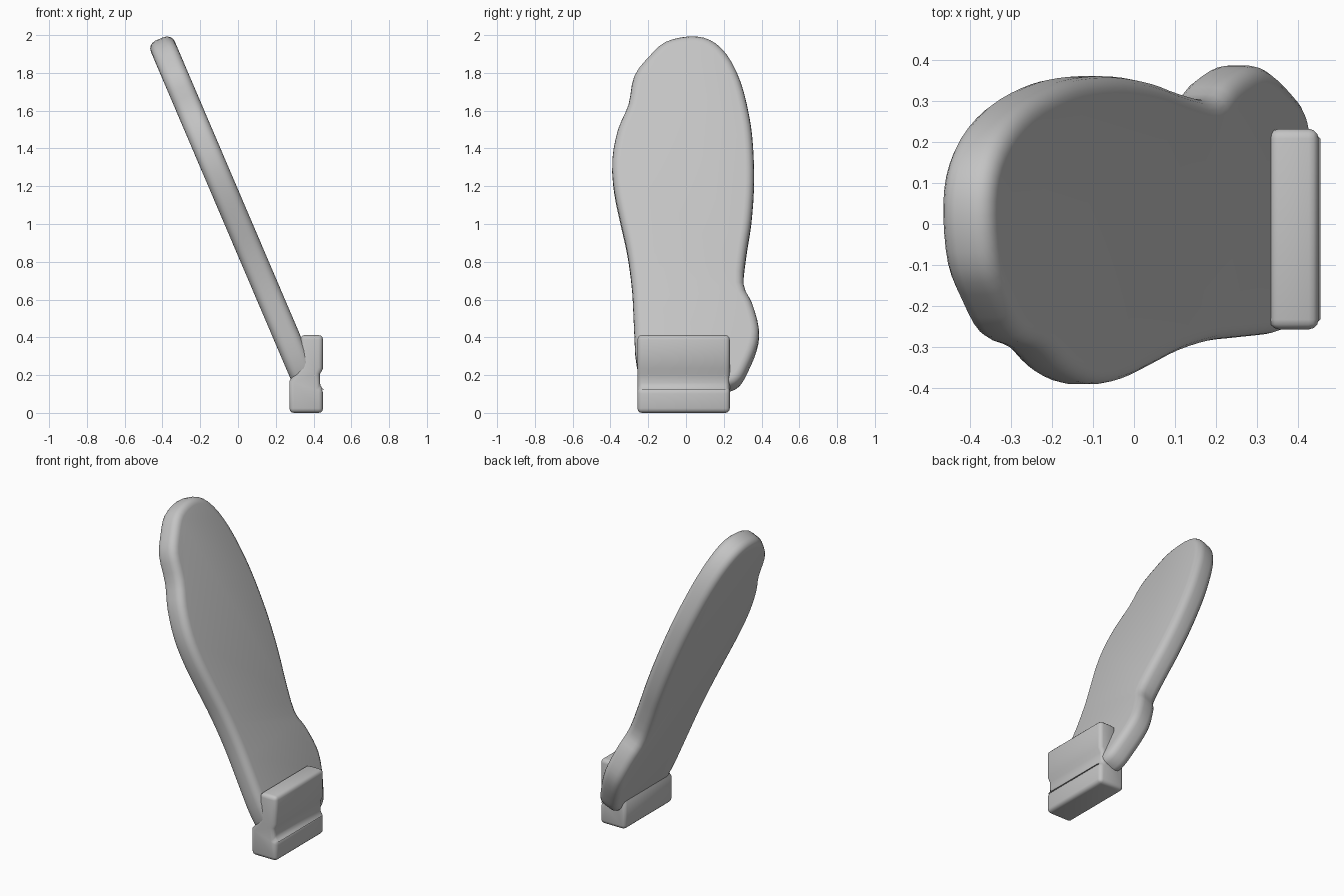
import bpy, bmesh
from mathutils import Vector

if "Cube" in bpy.data.objects:
    bpy.data.objects.remove(bpy.data.objects["Cube"])

grey = bpy.data.materials.new("plain grey")
grey.diffuse_color = (0.55, 0.55, 0.55, 1)
grey.use_nodes = True
grey.node_tree.nodes["Principled BSDF"].inputs["Base Color"].default_value = grey.diffuse_color


def smooth_loop(points, steps):
    """Closed Catmull-Rom curve through the points."""
    p = [Vector(q) for q in points]
    n, out = len(p), []
    for i in range(n):
        a, b, c, d = (p[(i + k) % n] for k in (-1, 0, 1, 2))
        for j in range(steps):
            t = j / steps
            out.append(0.5 * (2 * b + (c - a) * t + (2 * a - 5 * b + 4 * c - d) * t ** 2
                              + (3 * b - a - 3 * c + d) * t ** 3))
    return out


def slab(name, ring_a, ring_b, bevel, segments):
    """Solid between two matching rings with rounded rims."""
    bm = bmesh.new()
    a = [bm.verts.new(v) for v in ring_a]
    b = [bm.verts.new(v) for v in ring_b]
    bm.faces.new(a)
    bm.faces.new(b[::-1])
    n = len(a)
    for i in range(n):
        bm.faces.new((a[i], b[i], b[(i + 1) % n], a[(i + 1) % n]))
    bmesh.ops.recalc_face_normals(bm, faces=bm.faces)
    mesh = bpy.data.meshes.new(name)
    bm.to_mesh(mesh)
    bm.free()
    ob = bpy.data.objects.new(name, mesh)
    bpy.context.collection.objects.link(ob)
    mesh.materials.append(grey)
    mod = ob.modifiers.new("round rims", 'BEVEL')
    mod.width, mod.segments = bevel, segments
    mod.limit_method, mod.angle_limit = 'ANGLE', 0.9
    mod.use_clamp_overlap = False
    bpy.context.view_layer.objects.active = ob
    ob.select_set(True)
    bpy.ops.object.modifier_apply(modifier=mod.name)
    bpy.ops.object.shade_smooth_by_angle(angle=0.7)
    ob.select_set(False)
    return ob


# Leaning sole: outline as (y, z), with a bulge low on the back side
outline = [(0.02, 1.98), (-0.11, 1.95), (-0.2, 1.87), (-0.275, 1.77), (-0.305, 1.62),
           (-0.36, 1.49), (-0.39, 1.33), (-0.38, 1.17), (-0.345, 1.0), (-0.31, 0.84),
           (-0.285, 0.65), (-0.275, 0.45), (-0.26, 0.25), (-0.2, 0.13), (0.0, 0.12),
           (0.2, 0.12), (0.28, 0.15), (0.325, 0.22), (0.375, 0.34), (0.385, 0.44),
           (0.35, 0.57), (0.305, 0.67), (0.32, 0.84), (0.345, 1.0), (0.36, 1.2),
           (0.355, 1.4), (0.335, 1.56), (0.29, 1.74), (0.22, 1.88), (0.13, 1.96)]
normal = Vector((0.92, 0, 0.393)) * 0.069
middle = [Vector((0.43 - 0.427 * q.y, q.x, q.y)) for q in smooth_loop(outline, 3)]
slab("sole", [v - normal for v in middle], [v + normal for v in middle], 0.045, 4)

# Heel block: side profile as (x, z) with a shallow groove on the outer face
profile = [(0.272, 0.0), (0.45, 0.0), (0.45, 0.125), (0.434, 0.135), (0.434, 0.205),
           (0.45, 0.235), (0.45, 0.412), (0.33, 0.412), (0.33, 0.24), (0.272, 0.17)]
slab("heel_block", [(x, -0.257, z) for x, z in profile],
     [(x, 0.232, z) for x, z in profile], 0.024, 3).modifiers.clear()
